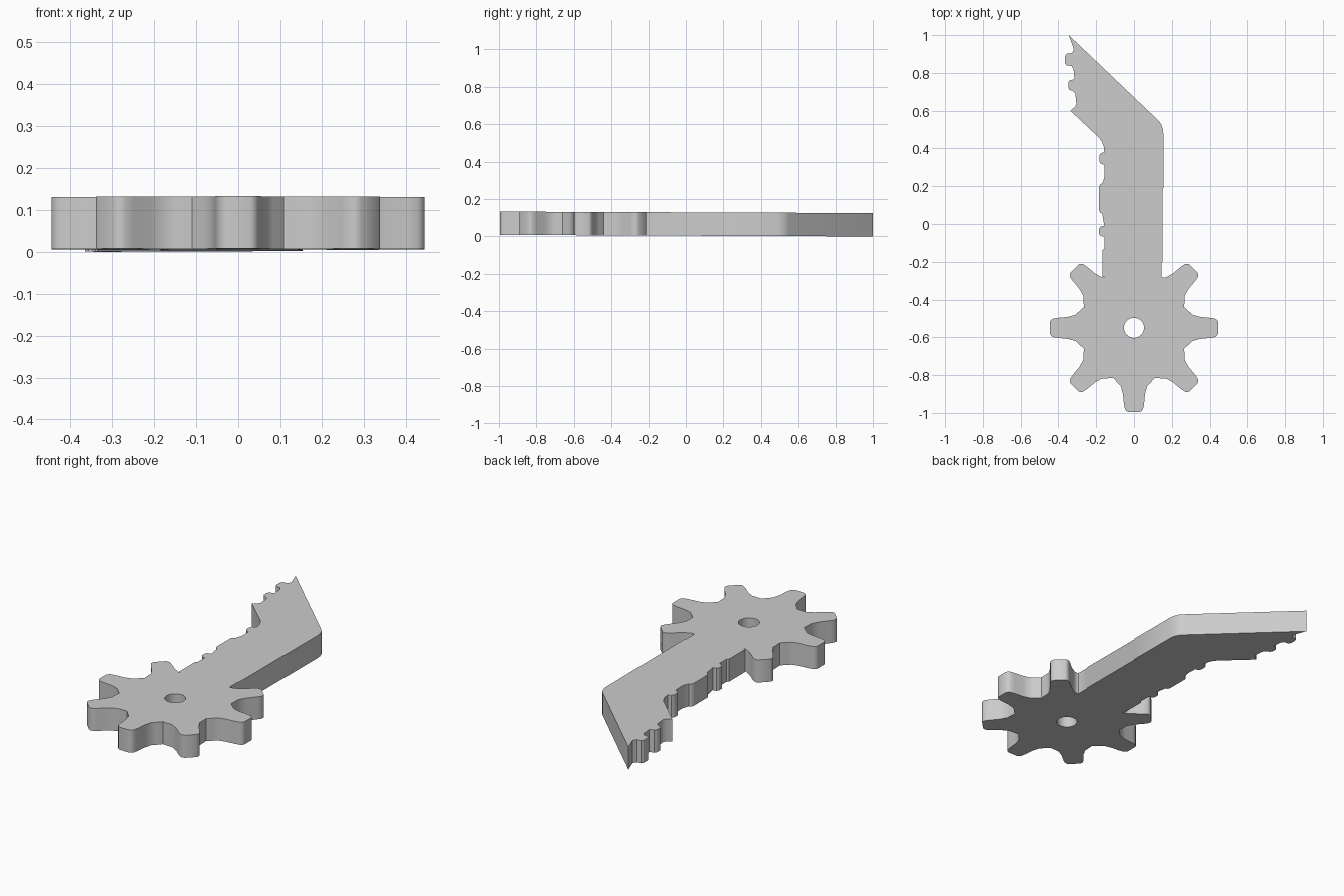
import bpy, bmesh, math
from mathutils import Vector

cube = bpy.data.objects.get("Cube")
if cube:
    bpy.data.objects.remove(cube, do_unlink=True)

HUB = Vector((0, -0.55))
THICK = 0.125
TEETH = 8

grey = bpy.data.materials.new("plain_grey")
grey.use_nodes = True
colour = (0.6, 0.6, 0.6, 1)
grey.diffuse_color = colour
grey.node_tree.nodes["Principled BSDF"].inputs["Base Color"].default_value = colour


def polar(radius, angle):
    return HUB + Vector((math.cos(angle), math.sin(angle))) * radius


def tooth(angle):
    """Counter-clockwise outline of one tapered tooth with rounded corners."""
    flank = [(0.295, 0.083), (0.308, 0.07), (0.35, 0.058), (0.405, 0.053),
             (0.43, 0.048), (0.44, 0.04), (0.445, 0.03)]
    out = Vector((math.cos(angle), math.sin(angle)))
    side = Vector((-out.y, out.x))
    right = [HUB + out * r - side * w for r, w in flank]
    left = [HUB + out * r + side * w for r, w in reversed(flank)]
    return right + left


def bump(outer, inner, top, bottom):
    """One rounded lug on the bitted edge, running downwards."""
    c = 0.008
    return [(inner, top), (outer + c, top - c / 2), (outer, top - 2 * c),
            (outer, bottom + 2 * c), (outer + c, bottom + c / 2), (inner, bottom)]


# Bent blade: back edge, pointed end, then the bitted edge back to the gear
back_edge = [(0.145, -0.28), (0.145, -0.21), (0.15, -0.2), (0.15, 0.18),
             (0.155, 0.19), (0.155, 0.48), (0.152, 0.505), (0.143, 0.53), (0.13, 0.547)]
end_edge = ([(-0.345, 1.0), (-0.318, 0.925), (-0.325, 0.91)]
            + bump(-0.365, -0.33, 0.905, 0.836)
            + [(-0.32, 0.82), (-0.315, 0.77)]
            + bump(-0.348, -0.325, 0.764, 0.705)
            + [(-0.31, 0.69), (-0.305, 0.635), (-0.312, 0.62), (-0.337, 0.6)])
bend = [(-0.185, 0.457), (-0.17, 0.435), (-0.16, 0.41)]
bit_edge = (bump(-0.183, -0.157, 0.38, 0.314)
            + [(-0.155, 0.255), (-0.162, 0.23)]
            + bump(-0.185, -0.168, 0.215, 0.055)
            + bump(-0.185, -0.157, -0.01, -0.068)
            + [(-0.157, -0.13), (-0.167, -0.14), (-0.167, -0.28)])

# Gear teeth run all the way round except where the blade joins
outline = [Vector(p) for p in back_edge + end_edge + bend + bit_edge]
for i in range(3, 3 + TEETH - 1):
    a = i * math.tau / TEETH
    outline += tooth(a)
    if i < TEETH + 1:
        outline.append(polar(0.287, a + math.pi / TEETH))

hole = [polar(0.053, i * math.tau / 32) for i in range(32)]

# Fill the profile around the hole and extrude it into a plate
bm = bmesh.new()
edges = []
for loop in (outline, hole):
    verts = [bm.verts.new((p.x, p.y, 0)) for p in loop]
    edges += [bm.edges.new((v, verts[i - 1])) for i, v in enumerate(verts)]
bmesh.ops.triangle_fill(bm, edges=edges, use_beauty=True, use_dissolve=False)
bmesh.ops.dissolve_limit(bm, angle_limit=0.01, verts=[], edges=bm.edges[:])
raised = bmesh.ops.extrude_face_region(bm, geom=bm.faces[:], use_keep_orig=True)["geom"]
for v in raised:
    if isinstance(v, bmesh.types.BMVert):
        v.co.z = THICK

# The whole plate slopes slightly down towards the pointed end
for v in bm.verts:
    v.co.z += 0.004 * (1 - v.co.y)
bmesh.ops.recalc_face_normals(bm, faces=bm.faces[:])

mesh = bpy.data.meshes.new("gear_key")
bm.to_mesh(mesh)
bm.free()
mesh.materials.append(grey)
key = bpy.data.objects.new("gear_key", mesh)
bpy.context.collection.objects.link(key)

bpy.ops.object.select_all(action="DESELECT")
key.select_set(True)
bpy.context.view_layer.objects.active = key
bpy.ops.object.shade_smooth_by_angle(angle=math.radians(30))
